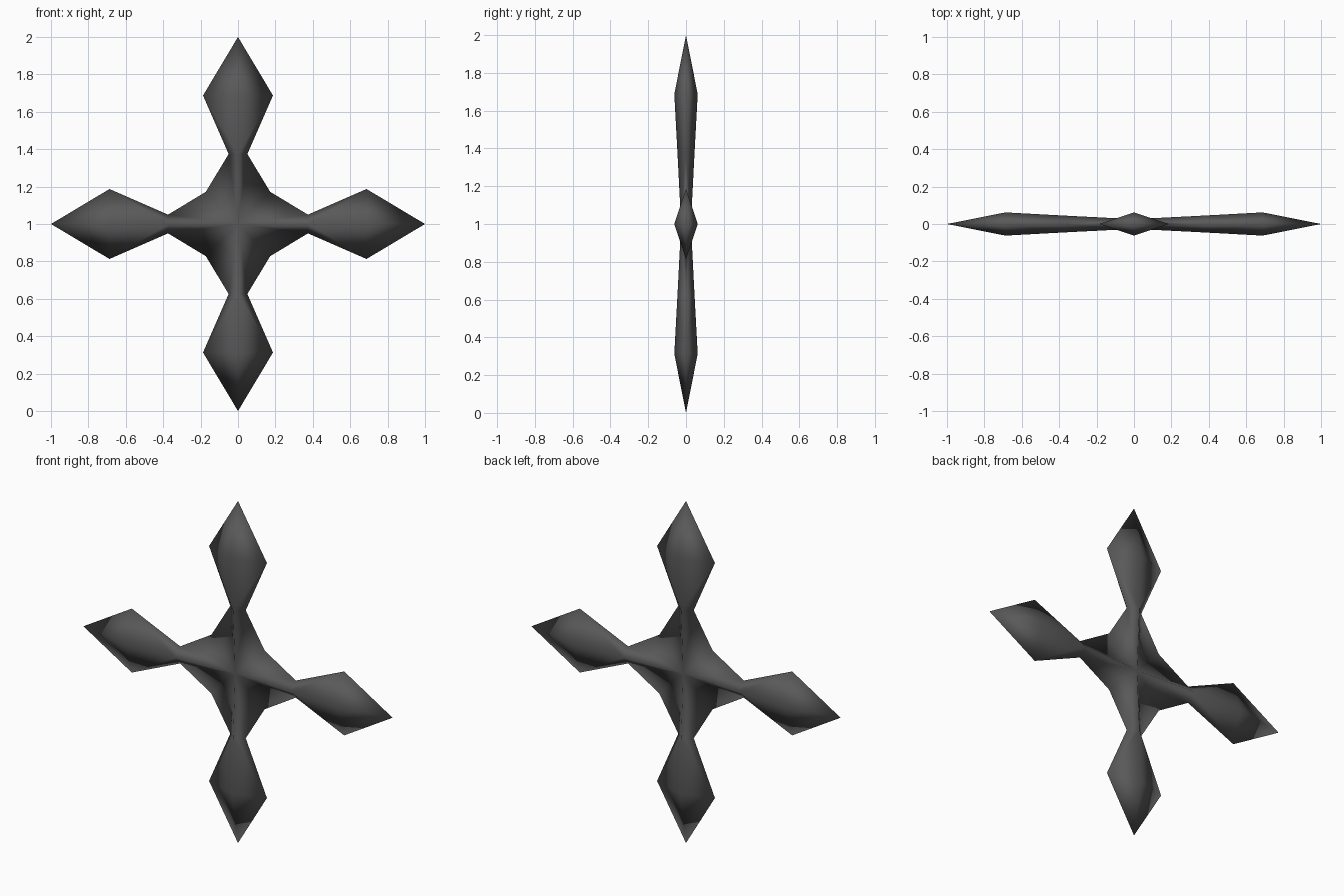
import bpy, bmesh
from math import pi
from mathutils import Matrix, Vector

if "Cube" in bpy.data.objects:
    bpy.data.objects.remove(bpy.data.objects["Cube"])

steel = bpy.data.materials.new("dark_steel")
steel.diffuse_color = (0.1, 0.1, 0.1, 1)
steel.use_nodes = True
steel.node_tree.nodes["Principled BSDF"].inputs["Base Color"].default_value = steel.diffuse_color

# One arm along +x: (distance, half width) of the sharp rim, and (distance, half thickness) of the ridge
rim = [(0.172, 0.172), (0.374, 0.05), (0.687, 0.187), (1.0, 0.0)]
ridge = [(0.0, 0.026), (0.374, 0.045), (0.687, 0.062), (1.0, 0.0)]

bm = bmesh.new()


def add_face(points, turn):
    verts = [bm.verts.new(turn @ Vector(p)) for p in points]
    bm.faces.new(verts)


# Four arms, each made of mirrored strips between ridge and rim
for k in range(4):
    turn = Matrix.Translation((0, 0, 1)) @ Matrix.Rotation(k * pi / 2, 4, 'Y')
    for side in (-1, 1):
        for face in (-1, 1):
            top = [(x, face * t, 0) for x, t in ridge]
            edge = [(x, 0, side * w) for x, w in rim]
            for i in range(3):
                # the last strip closes to the pointed tip
                if i == 2:
                    add_face([top[2], edge[2], edge[3]], turn)
                else:
                    add_face([top[i], edge[i], edge[i + 1]], turn)
                    add_face([top[i], edge[i + 1], top[i + 1]], turn)

bmesh.ops.remove_doubles(bm, verts=bm.verts[:], dist=0.001)
bmesh.ops.recalc_face_normals(bm, faces=bm.faces[:])
for f in bm.faces:
    f.smooth = True

mesh = bpy.data.meshes.new("four_point_blade")
bm.to_mesh(mesh)
bm.free()
mesh.materials.append(steel)
blade = bpy.data.objects.new("four_point_blade", mesh)
bpy.context.collection.objects.link(blade)
